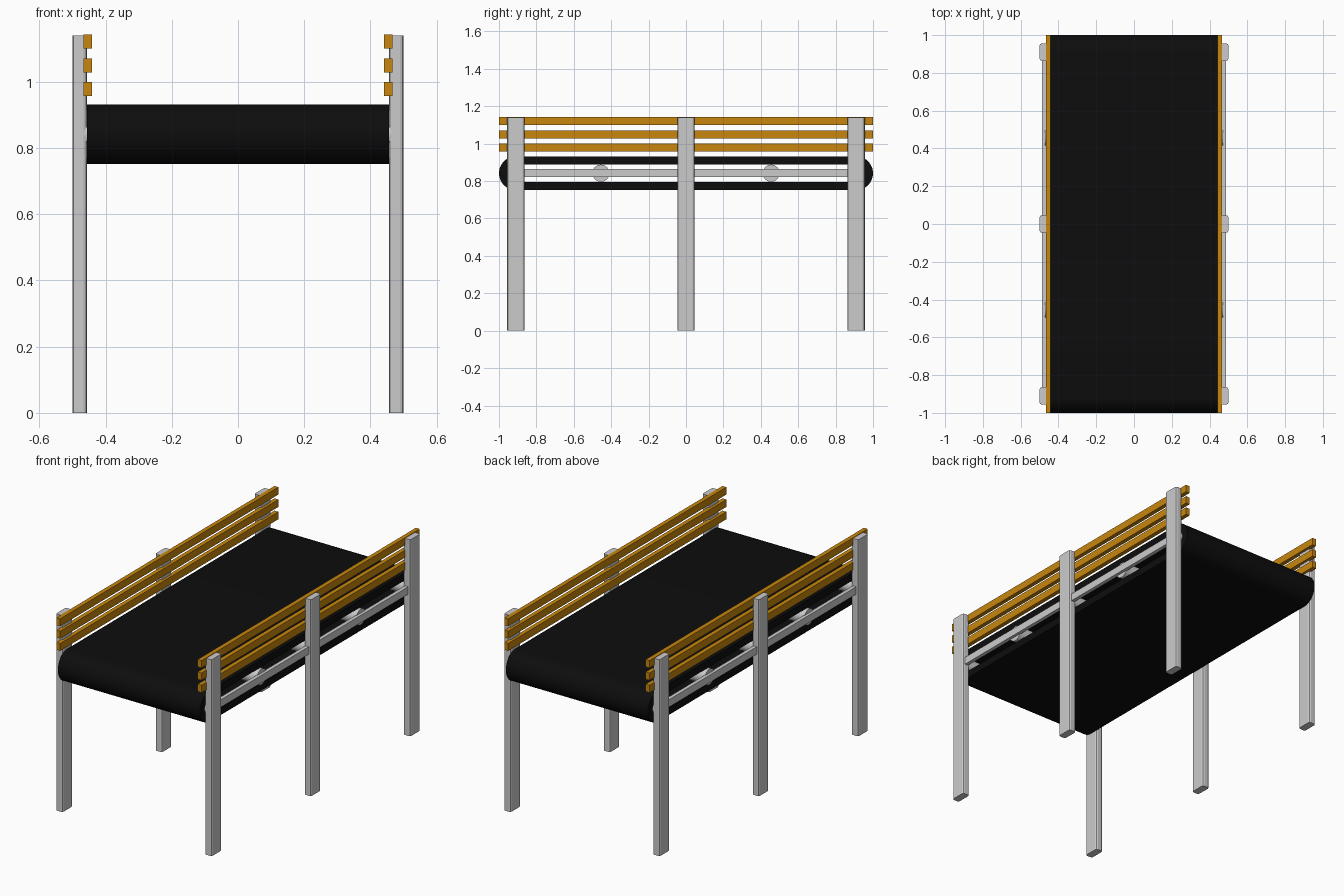
import bpy, bmesh, math
from mathutils import Matrix

if "Cube" in bpy.data.objects:
    bpy.data.objects.remove(bpy.data.objects["Cube"])


def material(name, color):
    m = bpy.data.materials.new(name)
    m.diffuse_color = color
    m.use_nodes = True
    m.node_tree.nodes["Principled BSDF"].inputs["Base Color"].default_value = m.diffuse_color
    return m


ORANGE = material("orange", (0.58, 0.24, 0.004, 1))
BLACK = material("black", (0.004, 0.004, 0.004, 1))


def finish(bm, name, mat=None, smooth=False):
    bmesh.ops.recalc_face_normals(bm, faces=bm.faces[:])
    mesh = bpy.data.meshes.new(name)
    bm.to_mesh(mesh)
    bm.free()
    ob = bpy.data.objects.new(name, mesh)
    bpy.context.collection.objects.link(ob)
    if mat:
        mesh.materials.append(mat)
    if smooth:
        bpy.ops.object.select_all(action='DESELECT')
        ob.select_set(True)
        bpy.context.view_layer.objects.active = ob
        bpy.ops.object.shade_smooth_by_angle(angle=math.radians(35))
    return ob


def box(name, lo, hi, mat=None, chamfer=0):
    bm = bmesh.new()
    bmesh.ops.create_cube(bm, size=1)
    for v in bm.verts:
        v.co = [hi[i] if v.co[i] > 0 else lo[i] for i in range(3)]
    if chamfer:
        # chamfer only the upright edges
        edges = [e for e in bm.edges
                 if abs(e.verts[0].co.z - e.verts[1].co.z) > 0.5]
        bmesh.ops.bevel(bm, geom=edges, offset=chamfer, segments=2,
                        profile=0.5, affect='EDGES')
    return finish(bm, name, mat)


BELT_Z, END_Y = 0.842, 0.91


def loop_profile(r, n=24):
    """Stadium outline in the YZ plane."""
    pts = []
    for side in (1, -1):
        for i in range(n + 1):
            a = math.pi * i / n - math.pi / 2
            pts.append((side * (END_Y + r * math.cos(a)),
                        BELT_Z + side * r * math.sin(a)))
    return pts


# belt: hollow loop with thickness
bm = bmesh.new()
W = 0.456
rings = [[bm.verts.new((x, y, z)) for y, z in loop_profile(r)]
         for x, r in ((-W, 0.09), (W, 0.09), (W, 0.047), (-W, 0.047))]
count = len(rings[0])
for k in range(4):
    a, b = rings[k], rings[(k + 1) % 4]
    for i in range(count):
        j = (i + 1) % count
        bm.faces.new((a[i], a[j], b[j], b[i]))
finish(bm, "belt", BLACK, smooth=True)

# rollers inside the belt
for i, y in enumerate((-END_Y, -END_Y / 2, 0, END_Y / 2, END_Y)):
    bm = bmesh.new()
    bmesh.ops.create_cone(
        bm, cap_ends=True, segments=16, radius1=0.046, radius2=0.046,
        depth=0.94,
        matrix=Matrix.Translation((0, y, BELT_Z)) @ Matrix.Rotation(math.pi / 2, 4, 'Y'))
    finish(bm, f"roller_{i + 1}", smooth=True)

for side, s in (("left", -1), ("right", 1)):
    def span(a, b):
        return min(s * a, s * b), max(s * a, s * b)

    # upright legs
    x0, x1 = span(0.456, 0.5)
    for i, y in enumerate((-END_Y, 0, END_Y)):
        box(f"{side}_leg_{i + 1}", (x0, y - 0.046, 0), (x1, y + 0.046, 1.14),
            chamfer=0.011)

    # side rail holding the rollers
    x0, x1 = span(0.465, 0.487)
    box(f"{side}_rail", (x0, -END_Y, 0.822), (x1, END_Y, 0.865))

    # guard slats
    x0, x1 = span(0.441, 0.466)
    for i, z in enumerate((0.957, 1.028, 1.1)):
        box(f"{side}_guard_slat_{i + 1}", (x0, -1, z), (x1, 1, z + 0.043), ORANGE)
